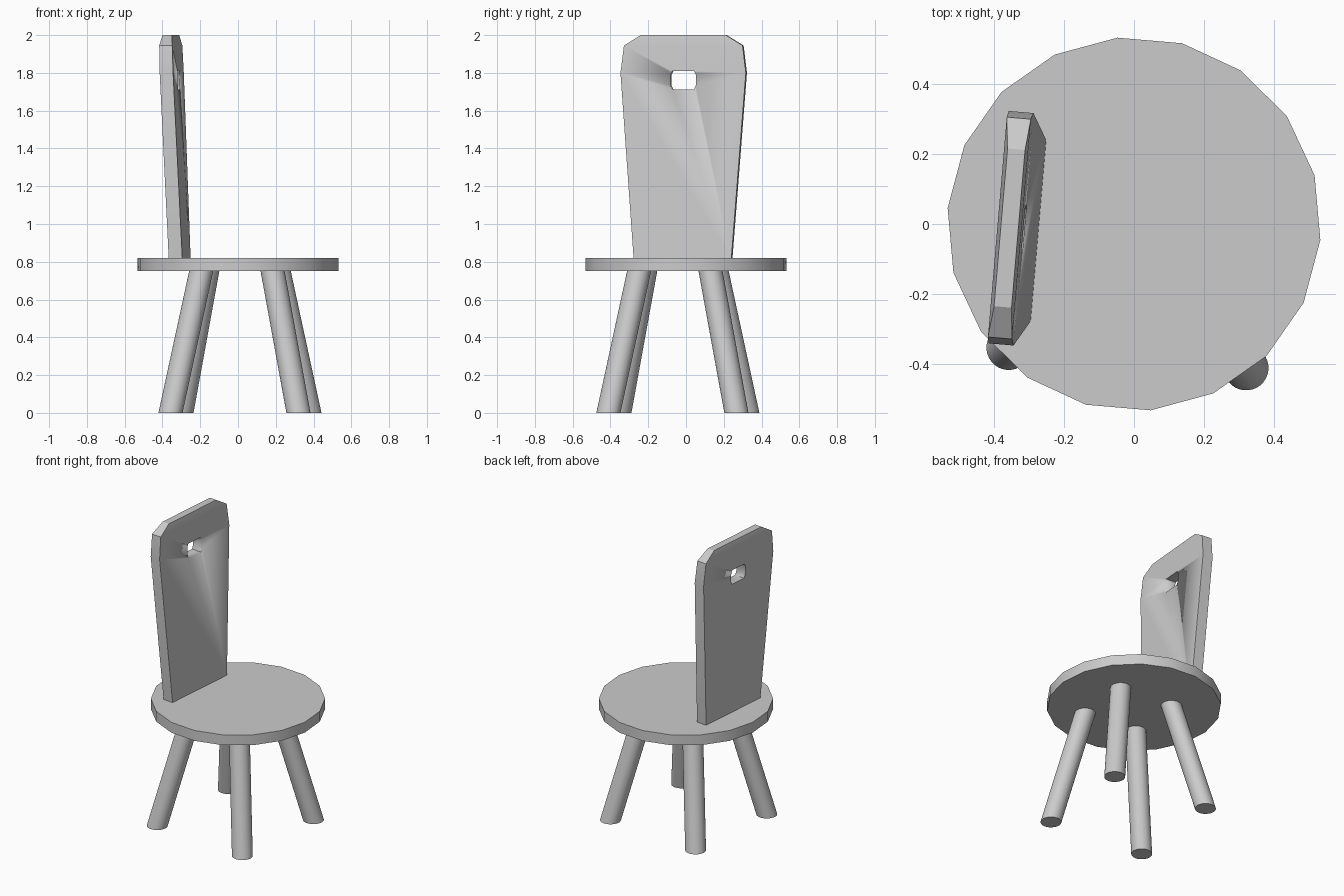
import bpy, bmesh, math

if "Cube" in bpy.data.objects:
    bpy.data.objects.remove(bpy.data.objects["Cube"])

TURN = math.radians(-4.9)   # the whole chair is turned slightly about z


def loft(name, rings):
    """Closed mesh skinned through rings of points, capped at both ends."""
    bm = bmesh.new()
    loops = [[bm.verts.new(p) for p in ring] for ring in rings]
    n = len(loops[0])
    for a, b in zip(loops, loops[1:]):
        for i in range(n):
            j = (i + 1) % n
            bm.faces.new((a[i], a[j], b[j], b[i]))
    bm.faces.new(loops[0][::-1])
    bm.faces.new(loops[-1])
    bmesh.ops.recalc_face_normals(bm, faces=bm.faces)
    mesh = bpy.data.meshes.new(name)
    bm.to_mesh(mesh)
    bm.free()
    ob = bpy.data.objects.new(name, mesh)
    bpy.context.collection.objects.link(ob)
    ob.rotation_euler.z = TURN
    bpy.ops.object.select_all(action='DESELECT')
    ob.select_set(True)
    bpy.context.view_layer.objects.active = ob
    bpy.ops.object.shade_smooth_by_angle(angle=math.radians(30))
    return ob


def circle(x, y, z, r, n):
    steps = [2 * math.pi * i / n for i in range(n)]
    return [(x + r * math.cos(t), y + r * math.sin(t), z) for t in steps]


# Round seat with 18 sides
loft("seat", [circle(0, 0, z, 0.534, 18) for z in (0.75, 0.82)])

# Four splayed legs, cut level at the floor
CX, CY = 0.014, -0.042
for x_name, sx in (("rear", -1), ("front", 1)):
    for y_name, sy in (("right", -1), ("left", 1)):
        loft(f"{x_name}_{y_name}_leg",
             [circle(CX + sx * d, CY + sy * d, z, 0.064, 32)
              for z, d in ((0, 0.34), (0.76, 0.188))])

# Backrest board: height, front x, rear x, half width
levels = [(0.81, -0.270, -0.342, 0.259),
          (1.80, -0.313, -0.384, 0.333),
          (1.945, -0.319, -0.388, 0.315),
          (2.00, -0.328, -0.378, 0.226)]
backrest = loft("backrest", [[(f, CY - h, z), (f, CY + h, z),
                              (r, CY + h, z), (r, CY - h, z)]
                             for z, f, r, h in levels])

# Hand hole through the backrest
half = [(0.058, 1.713), (0.068, 1.735), (0.068, 1.788), (0.058, 1.81)]
outline = half + [(-y, z) for y, z in reversed(half)]
cutter = loft("hand_hole_cutter", [[(x, CY + y, z) for y, z in outline]
                                   for x in (-0.6, -0.1)])
cutter.hide_render = True
cutter.display_type = 'WIRE'
hole = backrest.modifiers.new("hand_hole", 'BOOLEAN')
hole.operation = 'DIFFERENCE'
hole.solver = 'EXACT'
hole.object = cutter
